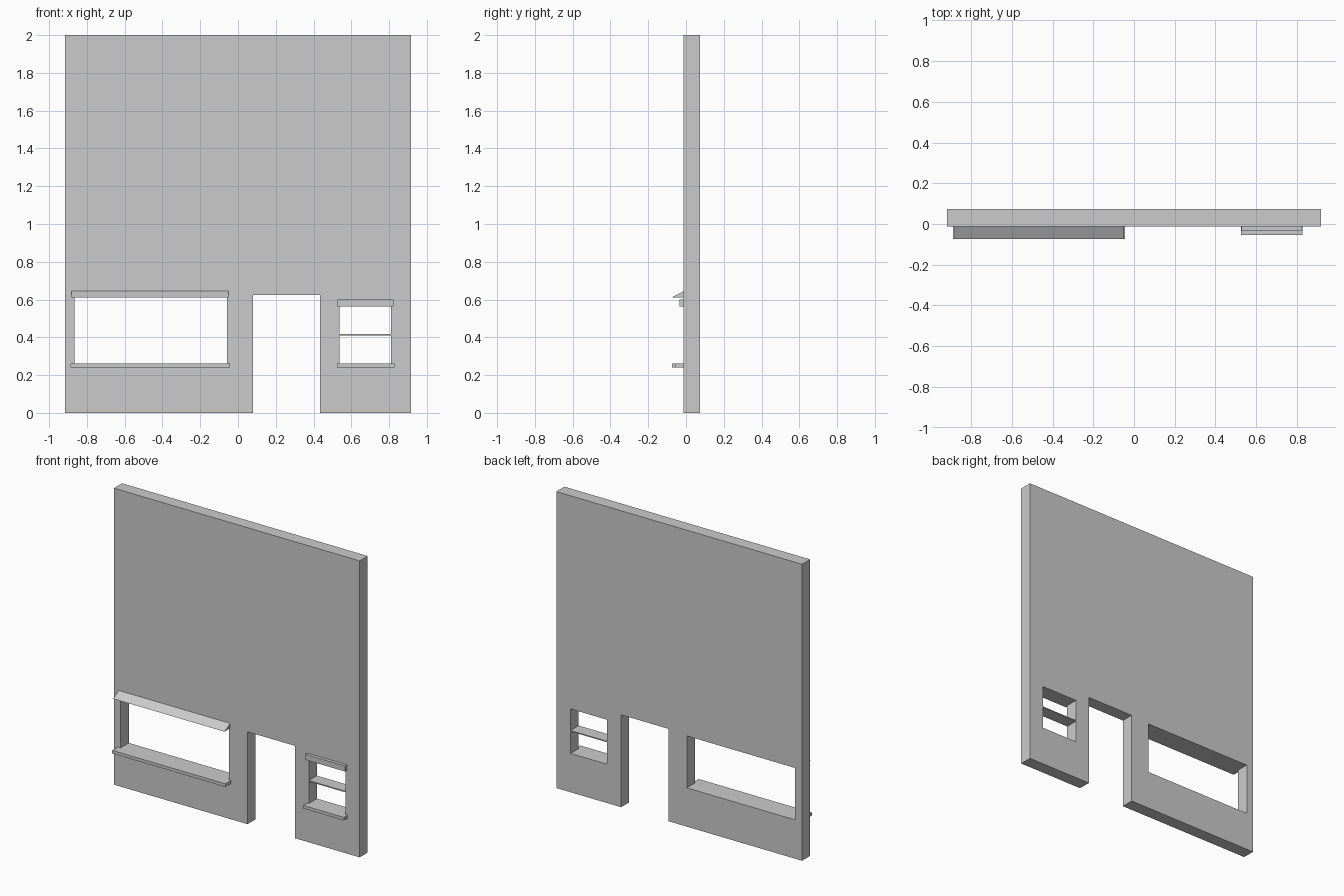
import bpy, bmesh

if "Cube" in bpy.data.objects:
    bpy.data.objects.remove(bpy.data.objects["Cube"])

FRONT, BACK = -0.013, 0.073      # wall faces in y
SILL_Z = 0.262                   # shared window-bottom height


def prism(name, profile, x0, x1):
    """Extrude a (y, z) profile along x into a closed solid."""
    bm = bmesh.new()
    face = bm.faces.new([bm.verts.new((x0, y, z)) for y, z in profile])
    ext = bmesh.ops.extrude_face_region(bm, geom=[face])
    moved = [g for g in ext["geom"] if isinstance(g, bmesh.types.BMVert)]
    bmesh.ops.translate(bm, verts=moved, vec=(x1 - x0, 0, 0))
    bmesh.ops.recalc_face_normals(bm, faces=bm.faces)
    mesh = bpy.data.meshes.new(name)
    bm.to_mesh(mesh)
    bm.free()
    obj = bpy.data.objects.new(name, mesh)
    bpy.context.collection.objects.link(obj)
    return obj


def box(name, x0, x1, y0, y1, z0, z1):
    return prism(name, [(y0, z0), (y1, z0), (y1, z1), (y0, z1)], x0, x1)


# Wall slab with doorway and two window openings
wall = box("wall", -0.917, 0.917, FRONT, BACK, 0, 2)
openings = {
    "doorway": (0.08, 0.433, -0.1, 0.623),
    "wide_window": (-0.866, -0.058, SILL_Z, 0.612),
    "small_window": (0.538, 0.81, SILL_Z, 0.562),
}
for name, (x0, x1, z0, z1) in openings.items():
    cutter = box(name + "_cutter", x0, x1, FRONT - 0.1, BACK + 0.1, z0, z1)
    cutter.hide_render = True
    mod = wall.modifiers.new(name, 'BOOLEAN')
    mod.operation = 'DIFFERENCE'
    mod.solver = 'EXACT'
    mod.object = cutter
    bpy.context.view_layer.objects.active = wall
    bpy.ops.object.modifier_apply(modifier=mod.name)
    bpy.data.objects.remove(cutter, do_unlink=True)

# Wide window: sill and sloped awning
box("wide_window_sill", -0.888, -0.043, -0.073, FRONT, 0.241, SILL_Z)
prism("wide_window_awning", [(FRONT, 0.612), (FRONT, 0.645), (-0.073, 0.612)], -0.881, -0.05)

# Small window: sill, lintel and thin middle shelf
box("small_window_sill", 0.525, 0.828, -0.055, FRONT, 0.241, SILL_Z)
box("small_window_lintel", 0.528, 0.822, -0.035, FRONT, 0.562, 0.599)
box("small_window_shelf", 0.538, 0.81, FRONT, BACK, 0.41, 0.417)
